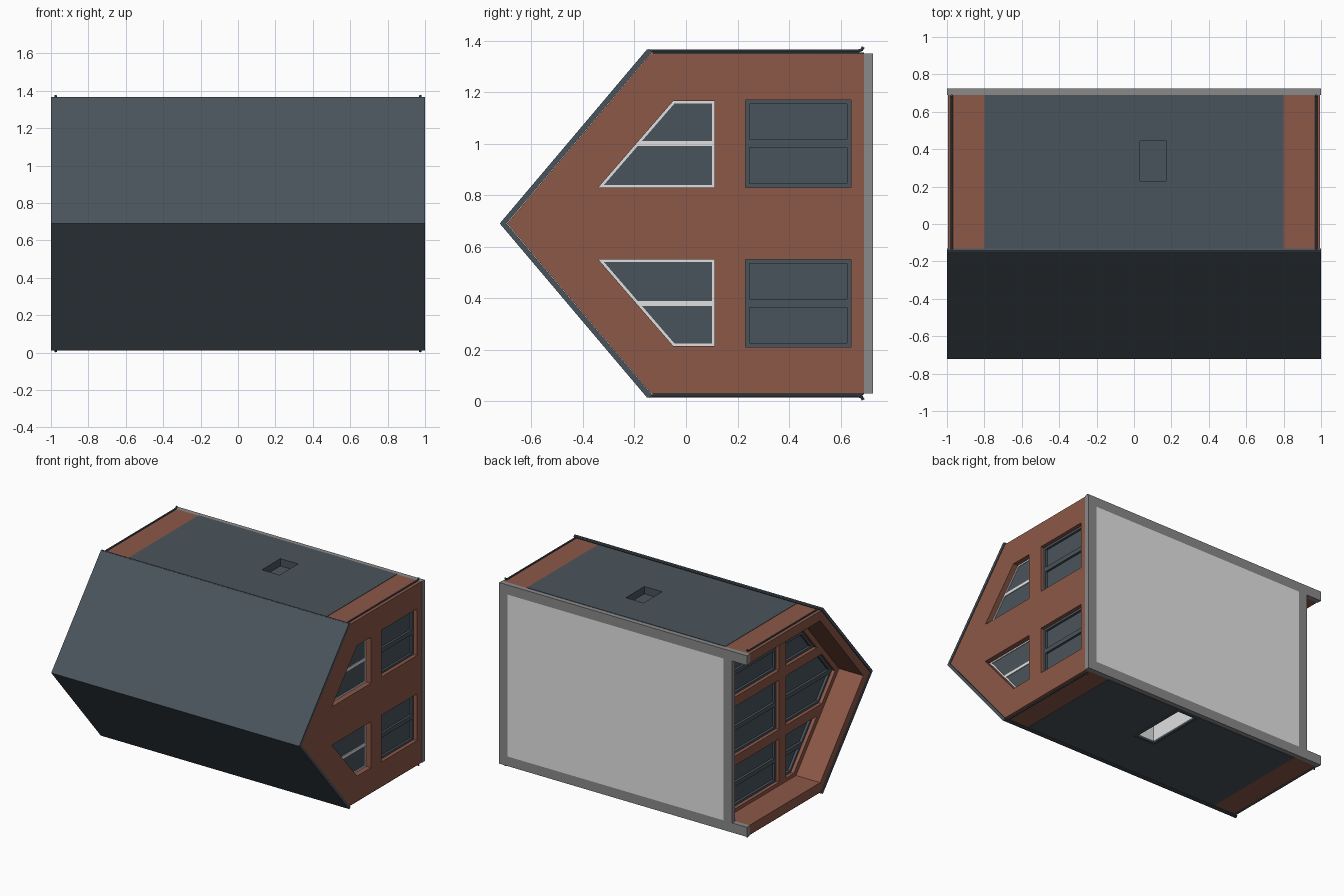
import bpy, bmesh
from mathutils import Vector

if "Cube" in bpy.data.objects:
    bpy.data.objects.remove(bpy.data.objects["Cube"])

MID = 0.69  # mirror plane height of the house lying on its side


def srgb(h):
    c = [int(h[i:i + 2], 16) / 255 for i in (0, 2, 4)]
    return [v / 12.92 if v <= 0.04045 else ((v + 0.055) / 1.055) ** 2.4 for v in c] + [1]


def material(name, h):
    m = bpy.data.materials.new(name)
    m.diffuse_color = srgb(h)
    m.use_nodes = True
    m.node_tree.nodes["Principled BSDF"].inputs["Base Color"].default_value = m.diffuse_color
    return m


BRICK = material("brick_brown", "8C5848")
SLATE = material("slate", "4A545C")
WHITE = material("pale_frame", "E0E0E0")
GREY = material("foundation_grey", "8A8A8A")
LIGHT = material("floor_grey", "E4E4E4")


def place(p, d, axis):
    # profile (y,z) swept on x, or (x,y) swept on z
    return Vector((d, p[0], p[1])) if axis == "x" else Vector((p[0], p[1], d))


def to_object(name, bm, mats):
    bmesh.ops.recalc_face_normals(bm, faces=bm.faces)
    me = bpy.data.meshes.new(name)
    bm.to_mesh(me)
    bm.free()
    for m in mats:
        me.materials.append(m)
    ob = bpy.data.objects.new(name, me)
    bpy.context.collection.objects.link(ob)
    return ob


def prism(name, poly, axis, a, b, mat):
    bm = bmesh.new()
    f = bm.faces.new([bm.verts.new(place(p, a, axis)) for p in poly])
    r = bmesh.ops.extrude_face_region(bm, geom=[f])
    vs = [v for v in r["geom"] if isinstance(v, bmesh.types.BMVert)]
    bmesh.ops.translate(bm, verts=vs, vec=place((0, 0), b - a, axis))
    return to_object(name, bm, [mat])


def rect(a, b, c, d):
    return [(a, c), (b, c), (b, d), (a, d)]


def flip(poly):
    return [(y, 2 * MID - z) for y, z in poly]


cutters = []


def opening(name, poly, axis, face, inward, depth, frame_depth, frame_mat, pane_mat, split=None, width=0.013):
    """Pocket in the wall with a pane and a raised frame; split adds a middle bar."""
    cutters.append(prism(name + "_cutter", poly, axis, face - inward * 0.03, face + inward * depth, BRICK))
    base = face + inward * (depth - 0.002)
    bm = bmesh.new()
    bm.faces.new([bm.verts.new(place(p, base, axis)) for p in poly])
    bm.normal_update()
    if split is not None:
        bmesh.ops.bisect_plane(bm, geom=bm.verts[:] + bm.edges[:] + bm.faces[:],
                               plane_co=(0, 0, split), plane_no=(0, 0, 1))
    ring = bmesh.ops.inset_individual(bm, faces=bm.faces[:], thickness=width, use_even_offset=True)["faces"]
    ringset = set(ring)
    for f in bm.faces:
        f.material_index = 0 if f in ringset else 1
    # raise the ring; its new side walls keep the frame colour
    panes = [f for f in bm.faces if f not in ringset]
    r = bmesh.ops.extrude_face_region(bm, geom=ring)
    vs = [v for v in r["geom"] if isinstance(v, bmesh.types.BMVert)]
    bmesh.ops.translate(bm, verts=vs, vec=place((0, 0), -inward * frame_depth, axis))
    for f in bm.faces:
        f.material_index = 1 if f in panes else 0
    return to_object(name, bm, [frame_mat, pane_mat])


# Brick body: closed house volume plus the open porch surround
house = [(0.69, 0.03), (-0.136, 0.03), (-0.695, MID), (-0.136, 1.35), (0.69, 1.35)]
inner = [(0.69, 1.28), (-0.125, 1.28), (-0.62, MID), (-0.125, 0.10), (0.69, 0.10)]
body = prism("house_body", house, "x", -0.8, 0.995, BRICK)
prism("porch_surround", house + inner, "x", -0.995, -0.8, BRICK)

# Folded roof sheet
prism("roof", [(-0.152, 0.015), (-0.723, MID), (-0.152, 1.365),
               (-0.130, 1.358), (-0.697, MID), (-0.130, 0.022)], "x", -1, 1, SLATE)

# Slate cladding on the long walls
clads = [prism("cladding_upper", rect(-0.8, 0.8, -0.13, 0.69), "z", 1.349, 1.353, SLATE),
         prism("cladding_lower", rect(-0.8, 0.8, -0.13, 0.69), "z", 0.027, 0.031, SLATE)]

# Windows on the closed gable
trap = [(0.11, 0.83), (-0.34, 0.83), (-0.05, 1.165), (0.11, 1.165)]
low = rect(0.23, 0.64, 0.83, 1.17)
for side, fn, mid in (("a", lambda p: p, 1.0), ("b", flip, 2 * MID - 1.0)):
    opening("gable_window_" + side, fn(trap), "x", 0.995, -1, 0.045, 0.005, WHITE, SLATE, mid, 0.01)
    opening("ground_window_" + side, fn(low), "x", 0.995, -1, 0.045, 0.016, SLATE, SLATE, mid, 0.016)


# Glazed porch wall: three columns, two storeys, upper panes follow the roof
def slope(z):
    return -0.575 + 0.844 * abs(z - MID)


for i, (z0, z1) in enumerate(((0.125, 0.44), (0.51, 0.87), (0.94, 1.255))):
    top = [(slope(z1), z1)] + ([(slope(MID), MID)] if i == 1 else []) + [(slope(z0), z0)]
    zm = (z0 + z1) / 2
    opening("porch_lower_window_%d" % i, rect(0.07, 0.65, z0, z1), "x", -0.8, 1, 0.045, 0.018, SLATE, SLATE, zm, 0.016)
    opening("porch_upper_window_%d" % i, [(-0.01, z0), (-0.01, z1)] + top, "x", -0.8, 1, 0.045, 0.018,
            SLATE, SLATE, zm, 0.016)

# Small window in one long wall; a deep pale doorway with a slate rim in the other
opening("side_window", rect(0.015, 0.19, 0.215, 0.46), "z", 1.353, -1, 0.055, 0.053, SLATE, SLATE, None, 0.016)
opening("side_door", rect(0.025, 0.20, 0.235, 0.688), "z", 0.027, 1, 0.13, 0.118, WHITE, WHITE, None, 0.016)
rim = [prism("door_rim", rect(0.025, 0.20, 0.235, 0.688), "z", 0.022, 0.037, SLATE)]
hole = prism("rim_cutter", rect(0.043, 0.182, 0.253, 0.67), "z", 0, 0.06, SLATE)

# Cut every pocket, then drop the cutters
jobs = [(body, cutters)] + [(c, [k for k in cutters if k.name.startswith("side_")]) for c in clads]
jobs.append((rim[0], [hole]))
for ob, tools in jobs:
    for c in tools:
        m = ob.modifiers.new("pocket", "BOOLEAN")
        m.operation = "DIFFERENCE"
        m.solver = "EXACT"
        m.object = c
dg = bpy.context.evaluated_depsgraph_get()
for ob, _ in jobs:
    me = bpy.data.meshes.new_from_object(ob.evaluated_get(dg))
    ob.modifiers.clear()
    ob.data = me
for c in cutters + [hole]:
    bpy.data.objects.remove(c)

# Foundation frame and floor slab
for n, x0, x1, z0, z1, mat in (("foundation_edge_low", -1, 1, 0.03, 0.10, GREY),
                               ("foundation_edge_high", -1, 1, 1.28, 1.35, GREY),
                               ("foundation_end", 0.93, 1, 0.10, 1.28, GREY),
                               ("porch_step", -0.88, -0.81, 0.10, 1.28, GREY),
                               ("floor_slab", -0.81, 0.93, 0.10, 1.28, LIGHT)):
    prism(n, rect(0.69, 0.725, z0, z1), "x", x0, x1, mat)


# Gutters and downpipes
def pipe(name, pts, radius):
    cu = bpy.data.curves.new(name, "CURVE")
    cu.dimensions = "3D"
    cu.bevel_depth = radius
    cu.bevel_resolution = 2
    cu.use_fill_caps = True
    sp = cu.splines.new("POLY")
    sp.points.add(len(pts) - 1)
    for p, q in zip(sp.points, pts):
        p.co = (*q, 1)
    cu.materials.append(SLATE)
    ob = bpy.data.objects.new(name, cu)
    bpy.context.collection.objects.link(ob)
    bpy.ops.object.select_all(action="DESELECT")
    ob.select_set(True)
    bpy.context.view_layer.objects.active = ob
    bpy.ops.object.convert(target="MESH")
    bpy.ops.object.shade_smooth_by_angle()


for s, tag in ((1, "upper"), (-1, "lower")):
    z = lambda h: MID + s * (h - MID)
    pipe("gutter_" + tag, [(-1, -0.143, z(1.359)), (1, -0.143, z(1.359))], 0.008)
    for x in (-0.975, 0.975):
        pipe("downpipe_" + tag, [(x, -0.145, z(1.36)), (x, 0.67, z(1.36)),
                                 (x, 0.682, z(1.364)), (x, 0.688, z(1.375))], 0.006)
